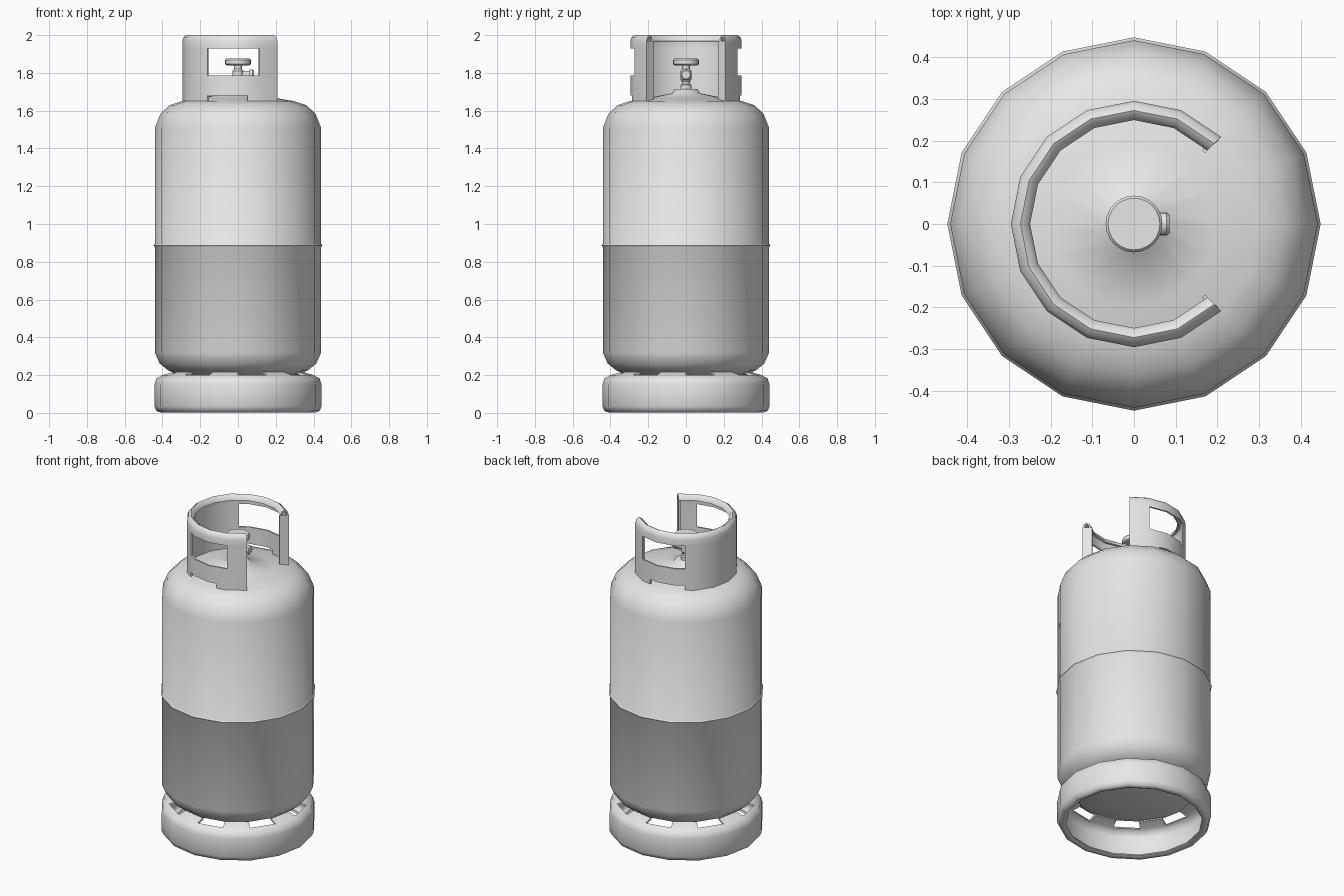
import bpy, bmesh, math
from mathutils import Matrix

cube = bpy.data.objects.get("Cube")
if cube:
    bpy.data.objects.remove(cube, do_unlink=True)

paint = bpy.data.materials.new("light grey paint")
paint.use_nodes = True
GREY = (0.8, 0.8, 0.8, 1)
paint.diffuse_color = GREY
paint.node_tree.nodes["Principled BSDF"].inputs["Base Color"].default_value = GREY


def finish(name, bm, angle, thickness=0):
    """Turn a bmesh into a smooth, painted object, optionally a thick shell."""
    bmesh.ops.remove_doubles(bm, verts=bm.verts, dist=0.0005)
    mesh = bpy.data.meshes.new(name)
    bm.to_mesh(mesh)
    bm.free()
    obj = bpy.data.objects.new(name, mesh)
    bpy.context.collection.objects.link(obj)
    mesh.materials.append(paint)
    bpy.ops.object.select_all(action='DESELECT')
    obj.select_set(True)
    bpy.context.view_layer.objects.active = obj
    if thickness:
        shell = obj.modifiers.new("sheet thickness", 'SOLIDIFY')
        shell.thickness = thickness
        shell.offset = -1
        bpy.ops.object.modifier_apply(modifier=shell.name)
    bpy.ops.object.shade_smooth_by_angle(angle=math.radians(angle))
    return obj


def lathe(name, profile, sides=16, angle=60, thickness=0, skip=None, matrix=None):
    """Spin an (r, z) profile, listed from bottom to top, around z."""
    bm = bmesh.new()
    rings = []
    for r, z in profile:
        turns = [2 * math.pi * i / sides for i in range(sides)]
        rings.append([bm.verts.new((r * math.cos(t), r * math.sin(t), z)) for t in turns])
    for j in range(len(rings) - 1):
        for i in range(sides):
            if skip and skip(i, j):
                continue
            k = (i + 1) % sides
            bm.faces.new((rings[j][i], rings[j][k], rings[j + 1][k], rings[j + 1][i]))
    if matrix:
        bm.transform(matrix)
    return finish(name, bm, angle, thickness)


# Tank with a weld bead around the middle and a neck boss on top
lathe("tank", [
    (0, 0.17), (0.2, 0.18), (0.32, 0.205), (0.37, 0.225), (0.415, 0.262), (0.44, 0.32),
    (0.44, 0.877), (0.447, 0.886), (0.44, 0.895),
    (0.44, 1.51), (0.41, 1.585), (0.36, 1.63), (0.3, 1.65), (0.2, 1.667),
    (0.075, 1.692), (0.06, 1.715), (0, 1.716)])

# Foot ring, with every second segment of its top band left open as a vent
foot = [(0.39, 0.012), (0.41, 0.002), (0.432, 0.01), (0.443, 0.035), (0.443, 0.15),
        (0.432, 0.183), (0.4, 0.2), (0.345, 0.217)]
lathe("foot_ring", foot, thickness=0.012,
      skip=lambda i, j: j == len(foot) - 2 and i % 2 == 0)

# Valve: body, side outlet and handwheel
lathe("valve_body", [(0, 1.71), (0.03, 1.71), (0.03, 1.735), (0.022, 1.74), (0.022, 1.755),
                     (0.03, 1.765), (0.03, 1.81), (0.02, 1.82), (0.02, 1.842), (0, 1.842)],
      angle=35)
lathe("valve_outlet", [(0, 0), (0.02, 0), (0.02, 0.06), (0.028, 0.06), (0.028, 0.078),
                       (0.022, 0.085), (0, 0.085)],
      angle=35, matrix=Matrix.Translation((0, 0, 1.79)) @ Matrix.Rotation(math.pi / 2, 4, 'Y'))
lathe("handwheel", [(0, 1.84), (0.06, 1.84), (0.068, 1.846), (0.068, 1.868),
                    (0.062, 1.875), (0, 1.875)], sides=24, angle=35)

# Guard collar: a bent sheet open at the left, with a rolled rim and two hand windows
STEP = 22.5
OUTER = 0.295
WINDOW_BACK, WINDOW_FRONT, NOTCH_FRONT = 56.25, 112.5, 100
wall = [(OUTER, z) for z in (1.648, 1.68, 1.785, 1.93, 1.968)]
rim = [(0.288, 1.989), (0.272, 2.0), (0.256, 1.991), (0.249, 1.968)]
section = wall + rim


def on_chord(r, degrees):
    """Radius at an angle on the sixteen-sided outline."""
    return r * math.cos(math.radians(STEP / 2)) / math.cos(
        math.radians(degrees % STEP - STEP / 2))


half = sorted({STEP * i for i in range(7)} | {WINDOW_BACK, NOTCH_FRONT})
bends = sorted({180 + d for d in half} | {180 - d for d in half})
bm = bmesh.new()
columns = []
for a in bends:
    t = math.radians(a)
    radii = [(on_chord(r, a), z) for r, z in section]
    columns.append([bm.verts.new((r * math.cos(t), r * math.sin(t), z)) for r, z in radii])
for c in range(len(bends) - 1):
    side = abs((bends[c] + bends[c + 1]) / 2 - 180)
    for j in range(len(section) - 1):
        window = j == 2 and WINDOW_BACK < side < WINDOW_FRONT
        notch = j == 0 and WINDOW_BACK < side < NOTCH_FRONT
        if not (window or notch):
            p, q = columns[c], columns[c + 1]
            bm.faces.new((p[j], q[j], q[j + 1], p[j + 1]))

# Flanges folded inward along both free edges of the collar
for edge, flip in ((columns[0], False), (columns[-1], True)):
    inner = []
    for v in edge[:len(wall)]:
        w = bm.verts.new(v.co)
        w.co.x *= 0.24 / OUTER
        w.co.y *= 0.24 / OUTER
        inner.append(w)
    for j in range(len(wall) - 1):
        quad = [inner[j], edge[j], edge[j + 1], inner[j + 1]]
        bm.faces.new(quad[::-1] if flip else quad)
finish("guard_collar", bm, 50, thickness=0.01)
